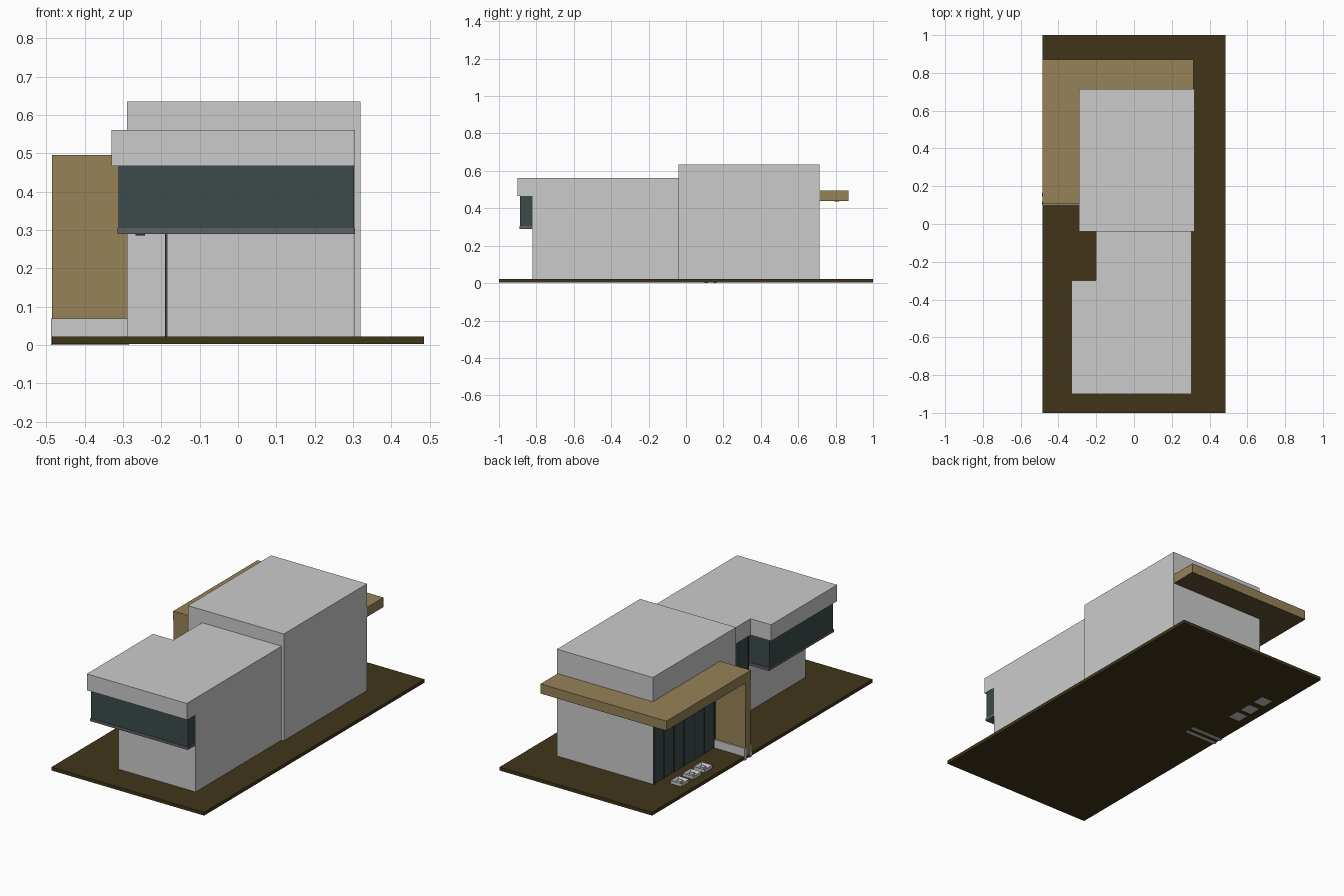
import bpy, bmesh

if "Cube" in bpy.data.objects:
    bpy.data.objects.remove(bpy.data.objects["Cube"])


def material(name, rgb):
    m = bpy.data.materials.new(name)
    m.diffuse_color = (*rgb, 1)
    m.use_nodes = True
    m.node_tree.nodes["Principled BSDF"].inputs["Base Color"].default_value = m.diffuse_color
    return m


SOIL = material("soil", (0.052, 0.036, 0.010))
WOOD = material("wood", (0.31, 0.225, 0.095))
SOFFIT = material("soffit", (0.13, 0.09, 0.035))
GLASS = material("glass", (0.045, 0.07, 0.07))
FRAME = material("frame", (0.03, 0.035, 0.04))
SILL = material("sill", (0.12, 0.12, 0.125))


def finish(name, bm, mat=None):
    bmesh.ops.recalc_face_normals(bm, faces=bm.faces[:])
    mesh = bpy.data.meshes.new(name)
    bm.to_mesh(mesh)
    bm.free()
    ob = bpy.data.objects.new(name, mesh)
    bpy.context.collection.objects.link(ob)
    if mat:
        mesh.materials.append(mat)
    return ob


def prism(name, outline, z0, z1, mat=None):
    """Extrude a plan outline from z0 to z1."""
    bm = bmesh.new()
    base = bm.faces.new([bm.verts.new((x, y, z0)) for x, y in outline])
    new = bmesh.ops.extrude_face_region(bm, geom=[base])["geom"]
    bmesh.ops.translate(bm, vec=(0, 0, z1 - z0),
                        verts=[v for v in new if isinstance(v, bmesh.types.BMVert)])
    return finish(name, bm, mat)


def box(name, x0, x1, y0, y1, z0, z1, mat=None):
    return prism(name, [(x0, y0), (x1, y0), (x1, y1), (x0, y1)], z0, z1, mat)


def disc(name, x, y, z, r, h, mat):
    bm = bmesh.new()
    bmesh.ops.create_cone(bm, cap_ends=True, segments=16, radius1=r, radius2=r, depth=h)
    ob = finish(name, bm, mat)
    ob.location = (x, y, z)
    return ob


# Ground slab
box("ground", -0.485, 0.485, -1, 1, 0.003, 0.022, SOIL)

# Main building volumes
box("rear_block", -0.29, 0.319, -0.04, 0.715, 0.022, 0.635)
box("front_walls", -0.185, 0.305, -0.82, -0.04, 0.022, 0.47)
prism("front_roof", [(-0.33, -0.90), (0.305, -0.90), (0.305, -0.04),
                     (-0.20, -0.04), (-0.20, -0.30), (-0.33, -0.30)], 0.467, 0.561)

# Overhanging glazed box: glass wraps the front, left side and back return
prism("upper_glazing", [(-0.312, -0.888), (0.303, -0.888), (0.303, -0.815),
                        (-0.18, -0.815), (-0.18, -0.31), (-0.312, -0.31)],
      0.303, 0.469, GLASS)
prism("upper_sill", [(-0.315, -0.891), (0.305, -0.891), (0.305, -0.815),
                     (-0.18, -0.815), (-0.18, -0.303), (-0.315, -0.303)],
      0.290, 0.306, SILL)

# Glazing in the side recess
box("recess_glazing", -0.188, -0.18, -0.303, -0.04, 0.022, 0.469, GLASS)
for i in range(4):
    y = -0.298 + i * 0.084
    box("recess_mullion", -0.190, -0.184, y - 0.003, y + 0.003, 0.022, 0.468, FRAME)

# Terrace glass doors on the left of the rear block
box("terrace_doors", -0.293, -0.285, 0.155, 0.714, 0.022, 0.44, GLASS)
for i in range(7):
    y = 0.161 + i * 0.0915
    box("door_mullion", -0.296, -0.290, y - 0.004, y + 0.004, 0.022, 0.44, FRAME)

# Timber canopy: L-shaped roof, soffit and supporting fin wall
L_PLAN = [(-0.485, 0.105), (-0.285, 0.105), (-0.285, 0.71),
          (0.315, 0.71), (0.315, 0.87), (-0.485, 0.87)]
prism("canopy_roof", L_PLAN, 0.442, 0.496, WOOD)
prism("canopy_soffit", [(-0.484, 0.15), (-0.285, 0.15), (-0.285, 0.71),
                        (0.314, 0.71), (0.314, 0.869), (-0.484, 0.869)],
      0.440, 0.443, SOFFIT)
box("canopy_fin", -0.485, -0.285, 0.107, 0.155, 0.022, 0.443, WOOD)

# Plinth strips on both sides of the fin
for y in (0.100, 0.146):
    box("fin_plinth", -0.488, -0.285, y, y + 0.018, 0.0, 0.069)

# Downlights under the canopy and the overhang
for y in (0.805, 0.64, 0.475, 0.31):
    disc("canopy_light", -0.385, y, 0.4385, 0.012, 0.004, SILL)
for y in (-0.78, -0.60, -0.42):
    disc("overhang_light", -0.255, y, 0.2885, 0.013, 0.004, FRAME)

# Row of low square planters with sunken tops
for y in (0.62, 0.51, 0.41):
    bm = bmesh.new()
    bmesh.ops.create_cube(bm, size=1)
    bmesh.ops.scale(bm, vec=(0.07, 0.07, 0.038), verts=bm.verts[:])
    bmesh.ops.translate(bm, vec=(-0.395, y, 0.021), verts=bm.verts[:])
    top = max(bm.faces, key=lambda f: f.calc_center_median().z)
    bmesh.ops.inset_region(bm, faces=[top], thickness=0.014)
    bmesh.ops.translate(bm, vec=(0, 0, -0.015), verts=top.verts[:])
    finish("planter", bm)
    box("planter_core", -0.407, -0.383, y - 0.012, y + 0.012, 0.022, 0.036)
